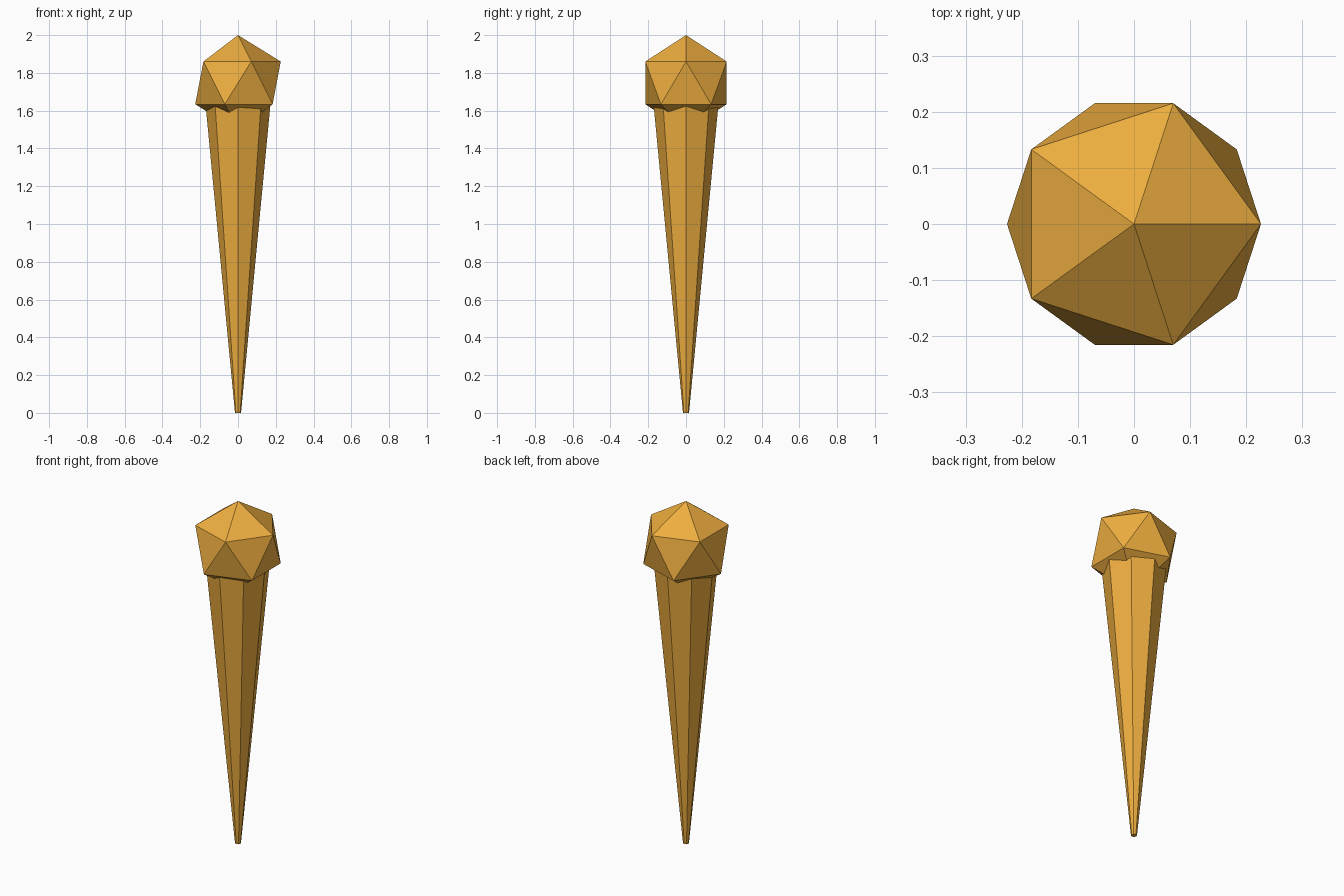
import bpy

if "Cube" in bpy.data.objects:
    bpy.data.objects.remove(bpy.data.objects["Cube"])

amber = bpy.data.materials.new("amber")
amber.diffuse_color = (0.85, 0.42, 0.05, 1)
amber.use_nodes = True
amber.node_tree.nodes["Principled BSDF"].inputs["Base Color"].default_value = amber.diffuse_color


def finish(name):
    obj = bpy.context.object
    obj.name = name
    obj.data.materials.append(amber)
    return obj


# Tapered eight-sided shaft, its wide end buried in the knob
SHAFT_HEIGHT = 1.72
bpy.ops.mesh.primitive_cone_add(vertices=8, radius1=0.016, radius2=0.18,
                                depth=SHAFT_HEIGHT,
                                location=(0, 0, SHAFT_HEIGHT / 2))
finish("tapered_shaft")

# Twenty-sided knob on top
KNOB_RADIUS = 0.253
bpy.ops.mesh.primitive_ico_sphere_add(subdivisions=1, radius=KNOB_RADIUS,
                                      location=(0, 0, 2 - KNOB_RADIUS))
finish("faceted_knob")
